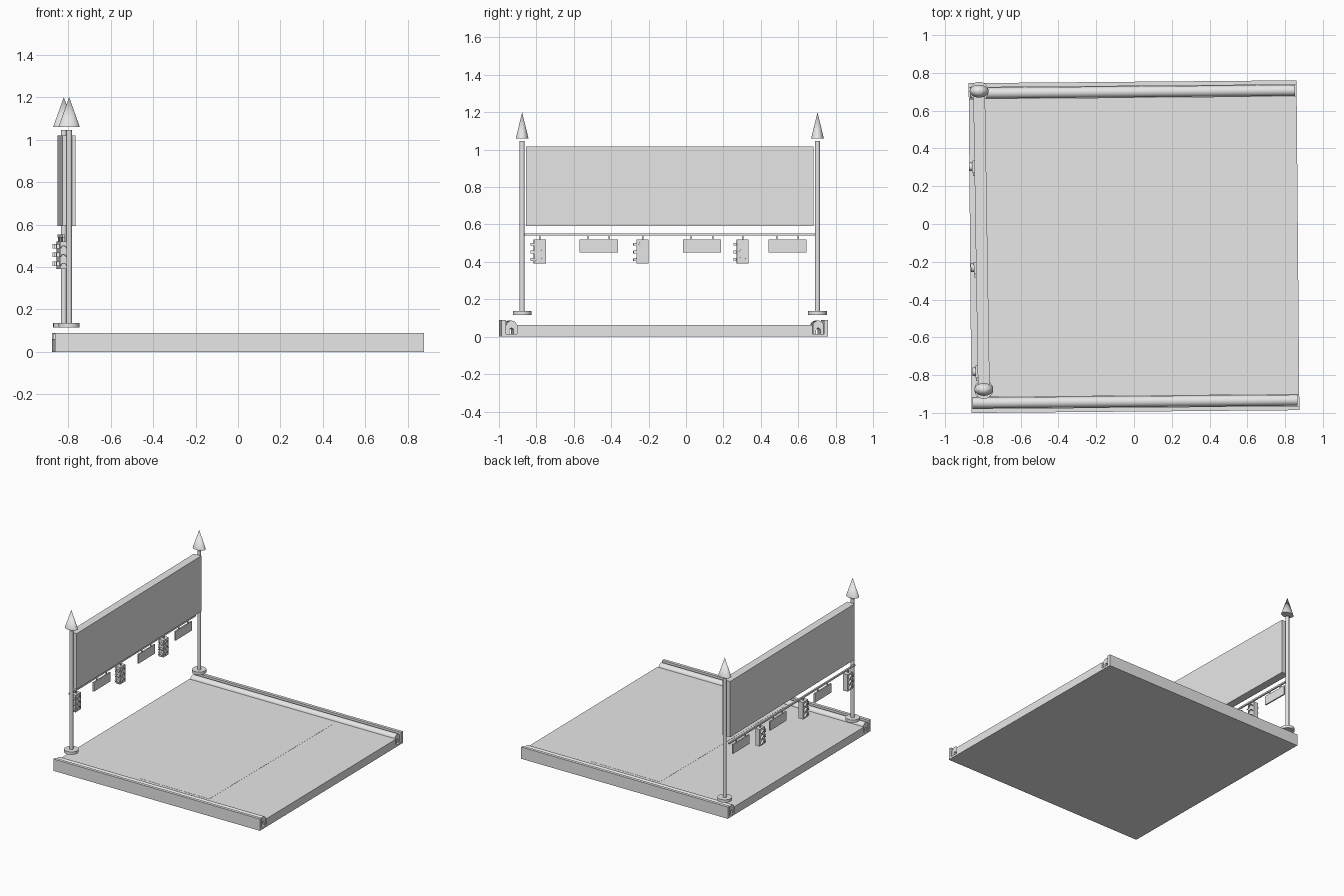
import bpy
import bmesh
from math import atan2, cos, pi, sin
from mathutils import Matrix, Vector

if "Cube" in bpy.data.objects:
    bpy.data.objects.remove(bpy.data.objects["Cube"])

grey = bpy.data.materials.new("plain_grey")
grey.use_nodes = True
colour = (0.8, 0.8, 0.8, 1)
grey.diffuse_color = colour
grey.node_tree.nodes["Principled BSDF"].inputs["Base Color"].default_value = colour


def finish(name, bm, frame=Matrix(), smooth=False):
    bmesh.ops.recalc_face_normals(bm, faces=bm.faces)
    mesh = bpy.data.meshes.new(name)
    bm.to_mesh(mesh)
    bm.free()
    mesh.materials.append(grey)
    obj = bpy.data.objects.new(name, mesh)
    bpy.context.collection.objects.link(obj)
    obj.matrix_world = frame
    if smooth:
        bpy.ops.object.select_all(action="DESELECT")
        obj.select_set(True)
        bpy.context.view_layer.objects.active = obj
        bpy.ops.object.shade_smooth_by_angle(angle=pi / 5)
    return obj


def box(name, low, high, frame=Matrix()):
    low, high = Vector(low), Vector(high)
    bm = bmesh.new()
    bmesh.ops.create_cube(bm, size=1, matrix=Matrix.Translation((low + high) / 2)
                          @ Matrix.Diagonal((high - low).to_4d()))
    return finish(name, bm, frame)


def cone(name, x, y, z0, z1, r0, r1, stretch=1):
    bm = bmesh.new()
    bmesh.ops.create_cone(bm, cap_ends=True, segments=24, radius1=r0, radius2=r1,
                          depth=z1 - z0, matrix=Matrix.Diagonal((1, stretch, 1, 1)))
    frame = Matrix.Translation((x, y, (z0 + z1) / 2))
    return finish(name, bm, frame, True)


def extrusion(name, profile, direction, frame=Matrix(), smooth=False):
    bm = bmesh.new()
    face = bm.faces.new([bm.verts.new(p) for p in profile])
    new = bmesh.ops.extrude_face_region(bm, geom=[face])["geom"]
    bmesh.ops.translate(bm, vec=direction,
                        verts=[v for v in new if isinstance(v, bmesh.types.BMVert)])
    if not any(f.is_valid and f == face for f in bm.faces):
        bm.faces.new([bm.verts[i] for i in range(len(profile))])
    return finish(name, bm, frame, smooth)


def arc(radius, count=12):
    return [(radius * cos(pi * i / count), radius * sin(pi * i / count))
            for i in range(count + 1)]


# Road slab with a side wall and an arched rail in a channel on each side
ground = Matrix.Translation((0, -0.12, 0)) @ Matrix.Rotation(0.0086, 4, "Z")
box("road_floor", (-0.868, -0.872, 0), (0.868, 0.872, 0.015), ground)
box("road_slab", (-0.868, -0.79, 0), (0.868, 0.79, 0.062), ground)
for side, label in ((-1, "right"), (1, "left")):
    edges = sorted((side * 0.85, side * 0.873))
    box(label + "_side_wall", (-0.868, edges[0], 0), (0.868, edges[1], 0.09), ground)
    centre = side * 0.82
    outer = [(y, z + 0.057) for y, z in arc(0.029)]
    inner = [(y, z + 0.035) for y, z in arc(0.011, 6)]
    outline = [(0.029, 0.012)] + outer + [(-0.029, 0.012), (-0.011, 0.012)]
    outline += inner[::-1] + [(0.011, 0.012)]
    extrusion(label + "_rail", [(-0.862, centre + y, z) for y, z in outline],
              (1.72, 0, 0), ground, True)
box("road_panel", (-0.22, -0.87, 0.058), (0.365, 0.63, 0.063))

# Two posts with round feet and pointed caps
posts = {"right": Vector((-0.795, -0.876, 0)), "left": Vector((-0.82, 0.703, 0))}
for label, p in posts.items():
    cone(label + "_foot", p.x, p.y, 0.115, 0.137, 0.05, 0.05)
    cone(label + "_post", p.x, p.y, 0.13, 1.045, 0.0135, 0.0135)
    cone(label + "_cap", p.x, p.y, 1.06, 1.2, 0.05, 0, 0.68)

# Gantry frame: y runs along the line between the posts
span = posts["left"] - posts["right"]
gantry = (Matrix.Translation((posts["left"] + posts["right"]) / 2)
          @ Matrix.Rotation(atan2(-span.x, span.y), 4, "Z"))
box("billboard", (-0.031, -0.769, 0.592), (0.031, 0.769, 1.018), gantry)
box("cross_bar", (-0.031, -0.776, 0.54), (-0.019, 0.776, 0.552), gantry)


def hanger(name, y):
    box(name, (-0.029, y - 0.004, 0.515), (-0.021, y + 0.004, 0.545), gantry)


# Hanging signs
for i, y in enumerate((-0.38, 0.172, 0.63)):
    label = "sign_%d" % (i + 1)
    box(label, (-0.03, y - 0.102, 0.45), (-0.02, y + 0.102, 0.52), gantry)
    for offset in (-0.057, 0.057):
        hanger(label + "_hanger", y + offset)

# Traffic lights with three hoods on three faces
for i, y in enumerate((-0.695, -0.145, 0.39)):
    label = "traffic_light_%d" % (i + 1)
    box(label, (-0.043, y - 0.032, 0.39), (-0.007, y + 0.032, 0.52), gantry)
    hanger(label + "_hanger", y)
    for z in (0.405, 0.446, 0.487):
        for turn, reach, radius, depth in ((pi, 0.018, 0.022, 0.016),
                                           (0, 0.018, 0.022, 0.008),
                                           (-pi / 2, 0.032, 0.015, 0.018)):
            frame = (gantry @ Matrix.Translation((-0.025, y, z))
                     @ Matrix.Rotation(turn, 4, "Z"))
            outline = arc(radius, 8) + arc(radius - 0.004, 8)[::-1]
            extrusion(label + "_hood", [(reach, a, b) for a, b in outline],
                      (depth, 0, 0), frame, True)
